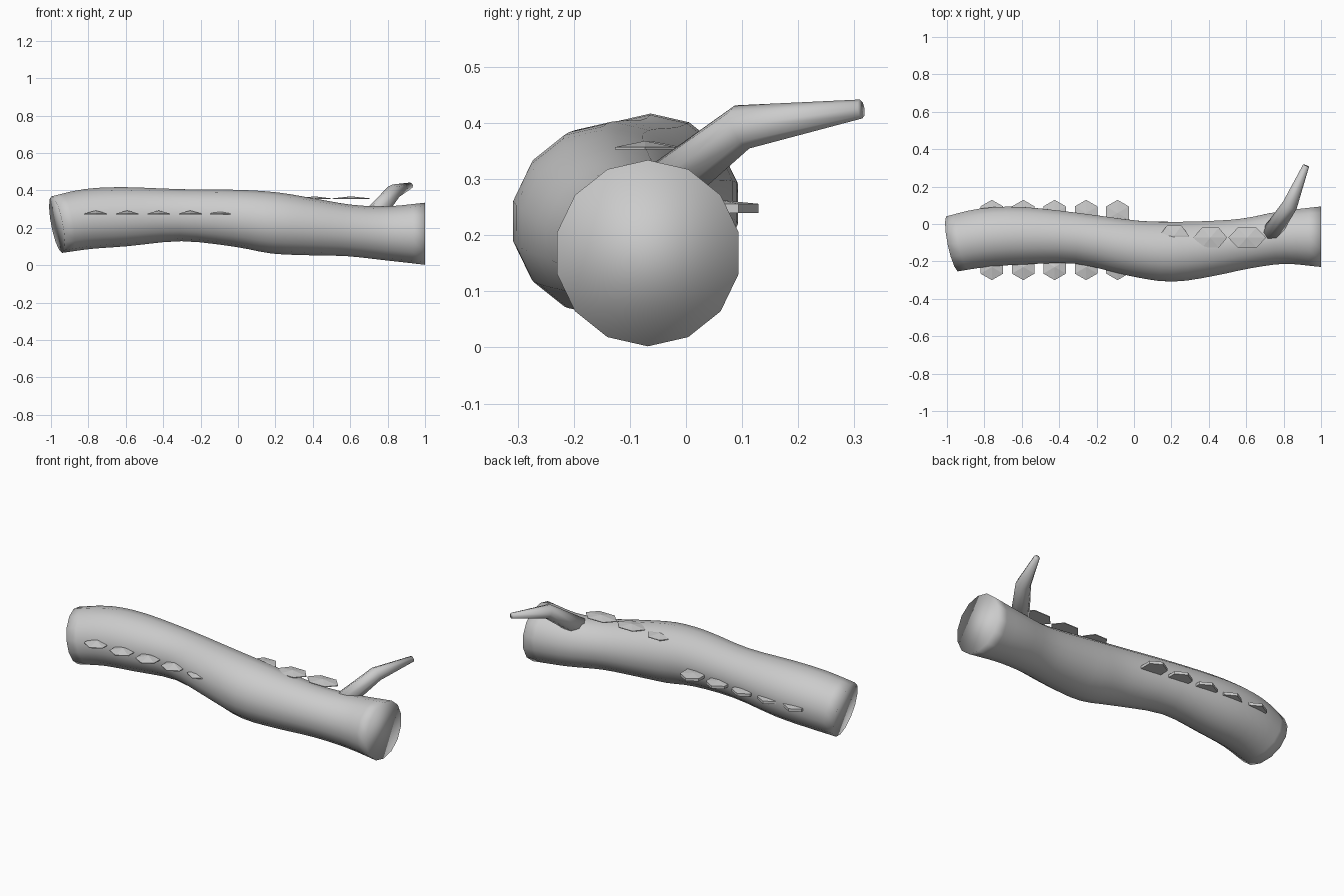
import bpy, bmesh, math
from mathutils import Vector, Matrix

cube = bpy.data.objects.get("Cube")
if cube:
    bpy.data.objects.remove(cube, do_unlink=True)

# One plain grey for everything
grey = bpy.data.materials.new("plain grey")
grey.use_nodes = True
colour = (0.6, 0.6, 0.6, 1)
grey.diffuse_color = colour
grey.node_tree.nodes["Principled BSDF"].inputs["Base Color"].default_value = colour


def finish(name, bm, smooth):
    bmesh.ops.recalc_face_normals(bm, faces=bm.faces)
    for f in bm.faces:
        f.smooth = smooth
    mesh = bpy.data.meshes.new(name)
    bm.to_mesh(mesh)
    bm.free()
    mesh.materials.append(grey)
    obj = bpy.data.objects.new(name, mesh)
    bpy.context.collection.objects.link(obj)
    return obj


def smooth_path(points, steps):
    """Catmull-Rom interpolation of (x, y, z, radius) points."""
    pts = [Vector(p) for p in points]
    pts = [2 * pts[0] - pts[1]] + pts + [2 * pts[-1] - pts[-2]]
    out = []
    for a, b, c, d in zip(pts, pts[1:], pts[2:], pts[3:]):
        for i in range(steps):
            t = i / steps
            out.append(0.5 * (2 * b + (c - a) * t + (2 * a - 5 * b + 4 * c - d) * t * t
                              + (3 * b - a - 3 * c + d) * t ** 3))
    return out + [pts[-2]]


def tube(name, path, sides):
    """Closed tube with rings square to the path."""
    bm = bmesh.new()
    rings = []
    for i, p in enumerate(path):
        before, after = path[max(i - 1, 0)], path[min(i + 1, len(path) - 1)]
        along = (Vector(after[:3]) - Vector(before[:3])).normalized()
        up = Vector((0, 0, 1))
        up = (up - along * up.dot(along)).normalized()
        side = along.cross(up)
        ring = []
        for k in range(sides):
            a = math.tau * k / sides
            ring.append(bm.verts.new(Vector(p[:3]) + p[3] * (up * math.cos(a) + side * math.sin(a))))
        rings.append(ring)
    for lower, upper in zip(rings, rings[1:]):
        for k in range(sides):
            n = (k + 1) % sides
            bm.faces.new((lower[k], lower[n], upper[n], upper[k]))
    bm.faces.new(rings[0])
    bm.faces.new(rings[-1])
    return finish(name, bm, True)


def shelf(name, centre, size, rim, peak, turn):
    """Six-sided shelf fungus: thin rim with a low pointed top."""
    bm = bmesh.new()
    lower, upper = [], []
    for k in range(6):
        a = math.tau * k / 6 + turn
        x, y = size[0] * math.cos(a), size[1] * math.sin(a)
        lower.append(bm.verts.new((x, y, 0)))
        upper.append(bm.verts.new((x, y, rim)))
    tip = bm.verts.new((0, 0, peak))
    bm.faces.new(lower)
    for k in range(6):
        n = (k + 1) % 6
        bm.faces.new((lower[k], lower[n], upper[n], upper[k]))
        bm.faces.new((upper[k], upper[n], tip))
    bmesh.ops.transform(bm, matrix=Matrix.Translation(centre), verts=bm.verts)
    return finish(name, bm, False)


# Wavy log trunk
trunk = [(-0.968, -0.105, 0.217, 0.154), (-0.8, -0.073, 0.247, 0.161),
         (-0.6, -0.063, 0.259, 0.158), (-0.3, -0.077, 0.267, 0.139),
         (0, -0.13, 0.25, 0.153), (0.2, -0.148, 0.225, 0.164),
         (0.4, -0.132, 0.204, 0.152), (0.6, -0.104, 0.185, 0.138),
         (0.8, -0.072, 0.17, 0.145), (1, -0.068, 0.168, 0.166)]
tube("log_trunk", smooth_path(trunk, 3), 14)

# Bent broken branch
tube("branch_stub", [(0.73, -0.055, 0.27, 0.052), (0.833, 0.1, 0.393, 0.041),
                     (0.92, 0.312, 0.425, 0.017)], 8)

# Rows of shelf fungus on both sides
for i in range(5):
    x = -0.76 + 0.168 * i
    shelf(f"front_shelf_{i + 1}", (x, -0.23, 0.272), (0.07, 0.07), 0.004, 0.02, math.pi / 6)
    shelf(f"back_shelf_{i + 1}", (x, 0.059, 0.24), (0.07, 0.07), 0.016, 0.023, math.pi / 6)

# Larger shelves along the top
for i, (x, y, r) in enumerate([(0.215, -0.062, 0.078), (0.408, -0.073, 0.09), (0.605, -0.073, 0.101)]):
    shelf(f"top_shelf_{i + 1}", (x, y, 0.353), (r, 0.062), 0.004, 0.015, 0)
